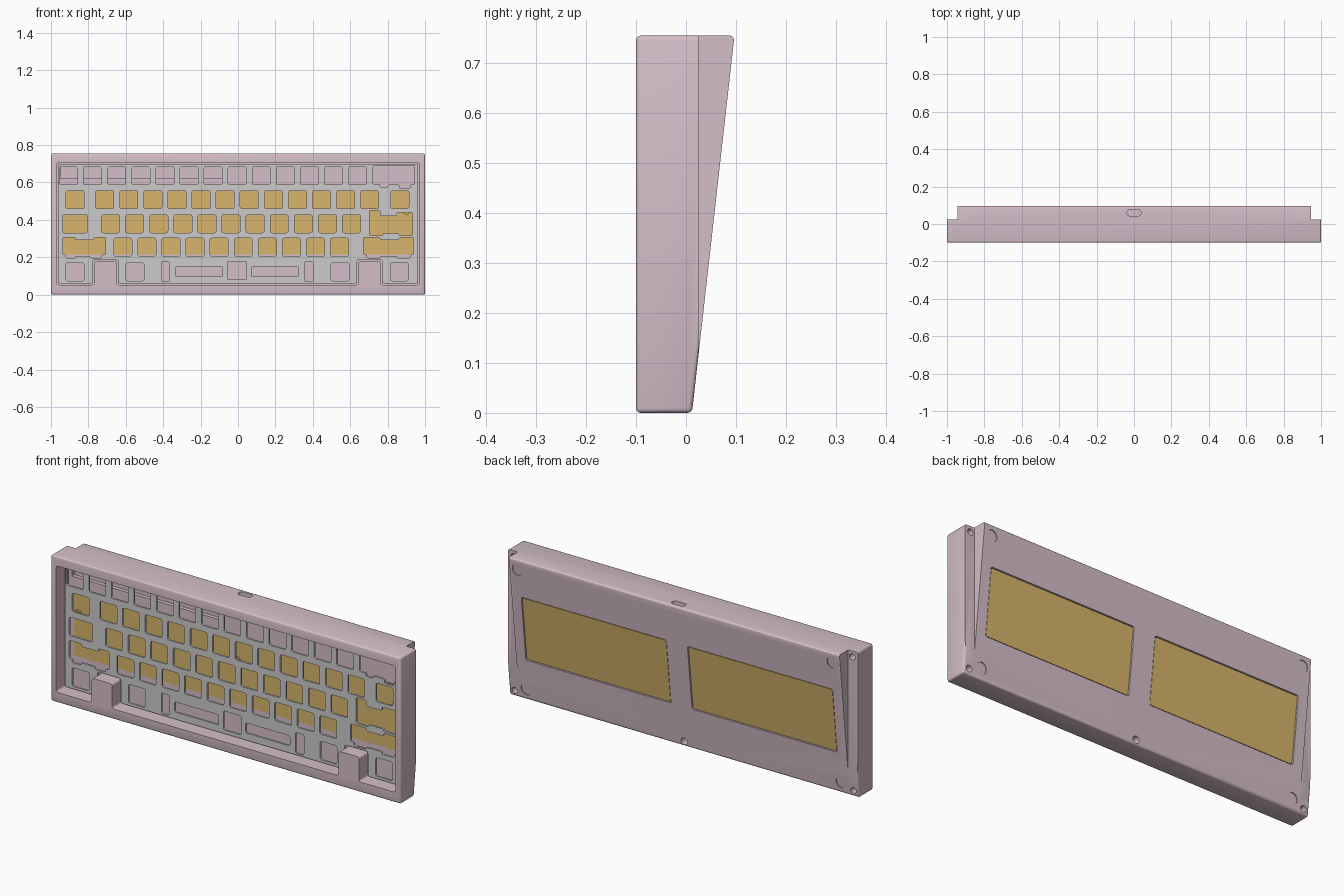
import bpy, bmesh, math
from mathutils import Vector

if "Cube" in bpy.data.objects:
    bpy.data.objects.remove(bpy.data.objects["Cube"])

SLOPE = 0.1126          # tilt of the back face: y = 0.012 + SLOPE * z
BACK = 0.012
PITCH, HALF = 0.1288, 0.048


def material(name, rgb):
    m = bpy.data.materials.new(name)
    m.diffuse_color = (*rgb, 1)
    m.use_nodes = True
    m.node_tree.nodes["Principled BSDF"].inputs["Base Color"].default_value = m.diffuse_color
    return m


PINK = material("pink_shell", (0.66, 0.52, 0.58))
GOLD = material("gold_metal", (0.68, 0.46, 0.15))


def rect(x0, x1, z0, z1):
    return [(x0, z0), (x1, z0), (x1, z1), (x0, z1)]


def circle(x, z, r, n=24):
    return [(x + r * math.cos(2 * math.pi * i / n), z + r * math.sin(2 * math.pi * i / n)) for i in range(n)]


def rounded(pts, r, n=4):
    """Round every corner of a closed outline."""
    out = []
    for i, p in enumerate(pts):
        p, a, b = Vector(p), Vector(pts[i - 1]), Vector(pts[(i + 1) % len(pts)])
        ra, rb = min(r, (a - p).length * .45), min(r, (b - p).length * .45)
        s, e = p + (a - p).normalized() * ra, p + (b - p).normalized() * rb
        for k in range(n + 1):
            t = k / n
            out.append(tuple(s * (1 - t) ** 2 + p * 2 * t * (1 - t) + e * t * t))
    return out


def prism(name, pts, a0, a1, s0=0, s1=0, axis="Y", mat=None, bevel=0):
    """Extrude an outline along y (ends may lean with z) or along z."""
    bm = bmesh.new()
    ends = []
    for a, s in ((a0, s0), (a1, s1)):
        if axis == "Y":
            ends.append([bm.verts.new((u, a + s * v, v)) for u, v in pts])
        else:
            ends.append([bm.verts.new((u, v, a)) for u, v in pts])
    bm.faces.new(ends[0])
    bm.faces.new(ends[1][::-1])
    n = len(pts)
    for i in range(n):
        j = (i + 1) % n
        bm.faces.new((ends[0][i], ends[1][i], ends[1][j], ends[0][j]))
    if bevel:
        bmesh.ops.bevel(bm, geom=bm.edges[:], offset=bevel, segments=3, profile=0.5, affect="EDGES")
    bmesh.ops.recalc_face_normals(bm, faces=bm.faces[:])
    me = bpy.data.meshes.new(name)
    bm.to_mesh(me)
    bm.free()
    ob = bpy.data.objects.new(name, me)
    bpy.context.collection.objects.link(ob)
    if mat:
        me.materials.append(mat)
    return ob


def activate(ob):
    bpy.ops.object.select_all(action="DESELECT")
    ob.select_set(True)
    bpy.context.view_layer.objects.active = ob


def cut(target, cutter):
    activate(target)
    mod = target.modifiers.new("cut", "BOOLEAN")
    mod.operation, mod.solver, mod.object = "DIFFERENCE", "EXACT", cutter
    bpy.ops.object.modifier_apply(modifier=mod.name)
    bpy.data.objects.remove(cutter)


def opening(d):
    """Front opening with the two blocker tabs, shrunk by d."""
    lo, tab = .053 + d, .18 + d
    return [(-.97 + d, lo), (-.767 - d, lo), (-.767 - d, tab), (-.65 + d, tab), (-.65 + d, lo),
            (.645 - d, lo), (.645 - d, tab), (.762 + d, tab), (.762 + d, lo), (.97 - d, lo),
            (.97 - d, .706 - d), (-.97 + d, .706 - d)]


# case: wedge block, hollowed from the front
case = prism("case", rect(-1, 1, 0, .755), -.1, BACK, 0, SLOPE, mat=PINK, bevel=.009)
cut(case, prism("c", rounded(opening(0), .014), -.2, 0))
# shallow recess along the top of the floor
cut(case, prism("c", rect(-.95, -.08, .62, .69), -.02, .02))
for s in (-1, 1):
    # side step, weight window, feet recesses and corner screw holes
    x0, x1 = sorted((s * .945, s * 1.1))
    cut(case, prism("c", rect(x0, x1, -.1, .9), .025, .3))
    x0, x1 = sorted((s * .06, s * .89))
    cut(case, prism("c", rounded(rect(x0, x1, .215, .555), .01), -.02, .2))
    for z in (.055, .70):
        cut(case, prism("c", circle(s * .90, z, .03), BACK - .004, .1, SLOPE, SLOPE))
    for z in (.03, .725):
        cut(case, prism("c", circle(s * .968, z, .016), -.03, .2))
cut(case, prism("c", circle(0, .025, .018), -.03, .2))
# port slot on the top edge
cut(case, prism("c", rounded(rect(-.037, .037, .043, .077), .016, 6), .69, .8, axis="Z"))
activate(case)
bpy.ops.object.shade_smooth_by_angle(angle=math.radians(35))

# inner gold plate and the two weights showing on the back
prism("inner_weight_plate", rounded(rect(-.935, .935, .215, .555), .012), -.004, .004, mat=GOLD)
for side, s in (("right", 1), ("left", -1)):
    x0, x1 = sorted((s * .064, s * .886))
    prism("back_weight_" + side, rounded(rect(x0, x1, .219, .551), .01), .002, BACK - .003, 0, SLOPE, mat=GOLD)
for i, x in enumerate((-.91, 0, .9)):
    screw = prism(f"weight_screw_{i}", circle(x, .443, .017), -.014, 0, mat=GOLD)
    cut(screw, prism("c", circle(x, .443, .008, 6), -.03, -.007))

# switch plate: a filled flat outline with holes
holes = []


def key(x, z):
    holes.append(rounded(rect(x - HALF, x + HALF, z - HALF, z + HALF), .01, 3))


ROWS = [(.636, -.906, 13), (.508, -.713, 12), (.379, -.681, 11), (.254, -.616, 10)]
for z, x, n in ROWS:
    for i in range(n):
        key(x + i * PITCH, z)
for x, z in ((-.872, .508), (.865, .508), (-.872, .122), (-.551, .122), (.545, .122), (.863, .122)):
    key(x, z)
# wide-key and stabiliser cut-outs
shapes = [
    rect(-.937, -.805, .331, .427),
    [(.722, .59), (.76, .59), (.76, .575), (.80, .575), (.80, .588), (.865, .588), (.865, .567),
     (.92, .567), (.92, .59), (.945, .59), (.945, .69), (.722, .69)],
    [(.703, .317), (.775, .317), (.775, .328), (.86, .328), (.86, .317), (.933, .317), (.933, .44),
     (.85, .44), (.85, .42), (.76, .42), (.76, .45), (.703, .45)],
    [(-.938, .214), (-.92, .214), (-.92, .196), (-.87, .196), (-.87, .208), (-.79, .208), (-.79, .196),
     (-.73, .196), (-.73, .214), (-.708, .214), (-.708, .307), (-.77, .307), (-.77, .292), (-.87, .292),
     (-.87, .307), (-.938, .307)],
    [(.672, .214), (.69, .214), (.69, .196), (.76, .196), (.76, .208), (.85, .208), (.85, .196),
     (.92, .196), (.92, .214), (.938, .214), (.938, .306), (.86, .306), (.86, .292), (.76, .292),
     (.76, .306), (.672, .306)],
    rect(-.41, -.366, .07, .176), rect(.356, .404, .07, .176),
    rect(-.334, -.083, .098, .15), rect(.072, .324, .098, .15), rect(-.056, .045, .08, .178)]
holes += [rounded(s, .008, 3) for s in shapes]

curve = bpy.data.curves.new("switch_plate", "CURVE")
curve.dimensions, curve.fill_mode, curve.extrude = "2D", "BOTH", .005
for loop in [rounded(opening(.008), .012)] + holes:
    sp = curve.splines.new("POLY")
    sp.points.add(len(loop) - 1)
    for p, (x, z) in zip(sp.points, loop):
        p.co = (x, z, 0, 1)
    sp.use_cyclic_u = True
plate = bpy.data.objects.new("switch_plate", curve)
bpy.context.collection.objects.link(plate)
plate.rotation_euler.x = math.pi / 2
plate.location.y = -.035
activate(plate)
bpy.ops.object.convert(target="MESH")
